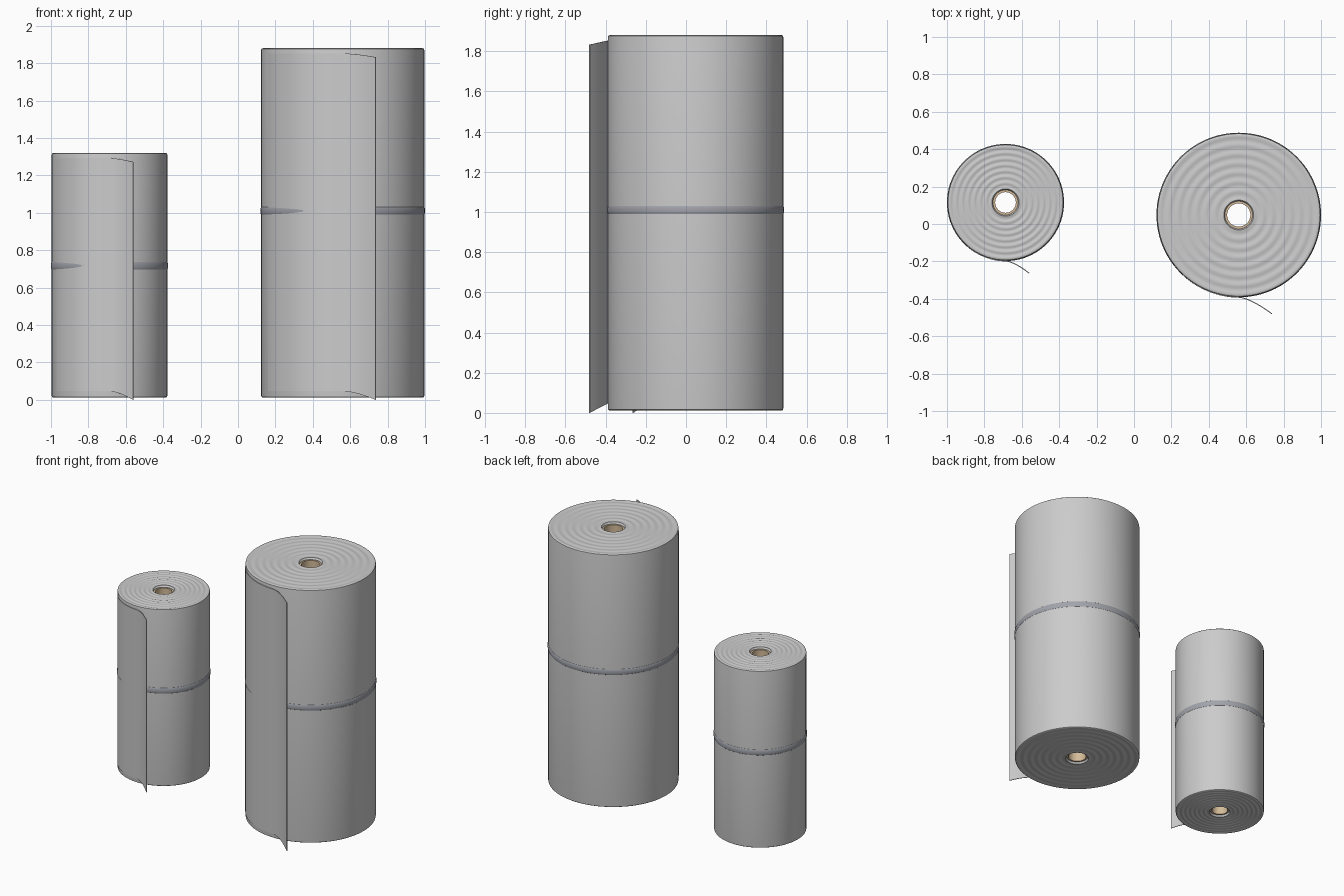
import bpy, bmesh, math

if "Cube" in bpy.data.objects:
    bpy.data.objects.remove(bpy.data.objects["Cube"])

SEGS = 96


def material(name, color):
    m = bpy.data.materials.new(name)
    m.diffuse_color = color
    m.use_nodes = True
    m.node_tree.nodes["Principled BSDF"].inputs["Base Color"].default_value = m.diffuse_color
    return m


STRAP = material("strap_grey", (0.36, 0.37, 0.41, 1))
CARD = material("cardboard", (0.66, 0.5, 0.32, 1))


def finish(name, bm, mat=None, loc=(0, 0, 0), angle=30):
    bmesh.ops.recalc_face_normals(bm, faces=bm.faces)
    me = bpy.data.meshes.new(name)
    bm.to_mesh(me)
    bm.free()
    ob = bpy.data.objects.new(name, me)
    ob.location = loc
    bpy.context.collection.objects.link(ob)
    if mat:
        me.materials.append(mat)
    bpy.ops.object.select_all(action='DESELECT')
    ob.select_set(True)
    bpy.context.view_layer.objects.active = ob
    bpy.ops.object.shade_smooth_by_angle(angle=math.radians(angle))
    return ob


def lathe(name, profile, loc, mat=None):
    """Spin a closed (radius, z) profile around the z axis."""
    bm = bmesh.new()
    rings = []
    for i in range(SEGS):
        a = 2 * math.pi * i / SEGS
        rings.append([bm.verts.new((r * math.cos(a), r * math.sin(a), z)) for r, z in profile])
    n = len(profile)
    for i in range(SEGS):
        p, q = rings[i], rings[(i + 1) % SEGS]
        for j in range(n):
            k = (j + 1) % n
            bm.faces.new((p[j], q[j], q[k], p[k]))
    return finish(name, bm, mat, loc)


def flap(name, R, start, tail, z0, z1, loc):
    """Loose sheet end: hugs the roll, then peels away and sags."""
    t = 0.005
    path = []
    for i in range(25):
        f = i / 24
        a = start * (1 - f)
        r = R + 0.001 + 0.005 * f
        path.append((-r * math.sin(a), -r * math.cos(a), 0))
    y0 = path[-1][1]
    for i in range(1, 13):
        f = i / 12
        path.append((tail[0] * f, y0 + (tail[1] - y0) * f ** 1.5, f ** 1.6))
    bm = bmesh.new()
    rows = []
    for i, (x, y, s) in enumerate(path):
        ax, ay, _ = path[max(i - 1, 0)]
        bx, by, _ = path[min(i + 1, len(path) - 1)]
        d = math.hypot(bx - ax, by - ay)
        nx, ny = -(by - ay) / d * t, (bx - ax) / d * t
        lo, hi = z0 * (1 - s), z1 - 0.02 * s
        rows.append([bm.verts.new(c) for c in
                     ((x, y, lo), (x, y, hi), (x + nx, y + ny, hi), (x + nx, y + ny, lo))])
    for p, q in zip(rows, rows[1:]):
        for j in range(4):
            k = (j + 1) % 4
            bm.faces.new((p[j], q[j], q[k], p[k]))
    bm.faces.new(rows[0])
    bm.faces.new(rows[-1])
    finish(name, bm, None, loc)


def roll(tag, x, y, R, height, hole, strap_z, start, tail):
    loc = (x, y, 0)
    zb, zt = 0.012, height
    inner = hole + 0.012

    # wound sheet with rippled end faces
    steps = 40
    ripple = []
    for i in range(steps + 1):
        f = i / steps
        r = inner + 0.006 + (R - 0.012 - inner - 0.006) * f
        ripple.append((r, 0.004 * (1 - math.cos(f * 2 * math.pi * 7)) / 2))
    rim = [(R - 0.005, 0.001), (R - 0.001, 0.004), (R, 0.01)]
    end = [(inner, 0.01)] + ripple + rim
    profile = [(r, zt - d) for r, d in end] + [(r, zb + d) for r, d in reversed(end)]
    lathe(tag + "_roll", profile, loc)

    # cardboard core tube
    lathe(tag + "_core_tube", [(inner + 0.001, zb + 0.014), (inner + 0.001, zt - 0.014),
                               (hole, zt - 0.014), (hole, zb + 0.014)], loc, CARD)

    # rounded strap around the middle
    pts = [(R - 0.006, -0.021)]
    for i in range(9):
        a = math.pi * (i / 8 - 0.5)
        pts.append((R - 0.001 + 0.005 * math.cos(a), 0.021 * math.sin(a)))
    pts.append((R - 0.006, 0.021))
    lathe(tag + "_strap", [(r, strap_z + z) for r, z in pts], loc, STRAP)

    # loose sheet end
    flap(tag + "_loose_sheet", R, math.radians(start), tail, 0.046, height - 0.028, loc)


roll("large", 0.56, 0.048, 0.436, 1.88, 0.062, 1.01, 66, (0.175, -0.53))
roll("small", -0.687, 0.115, 0.309, 1.32, 0.055, 0.717, 66, (0.125, -0.38))
